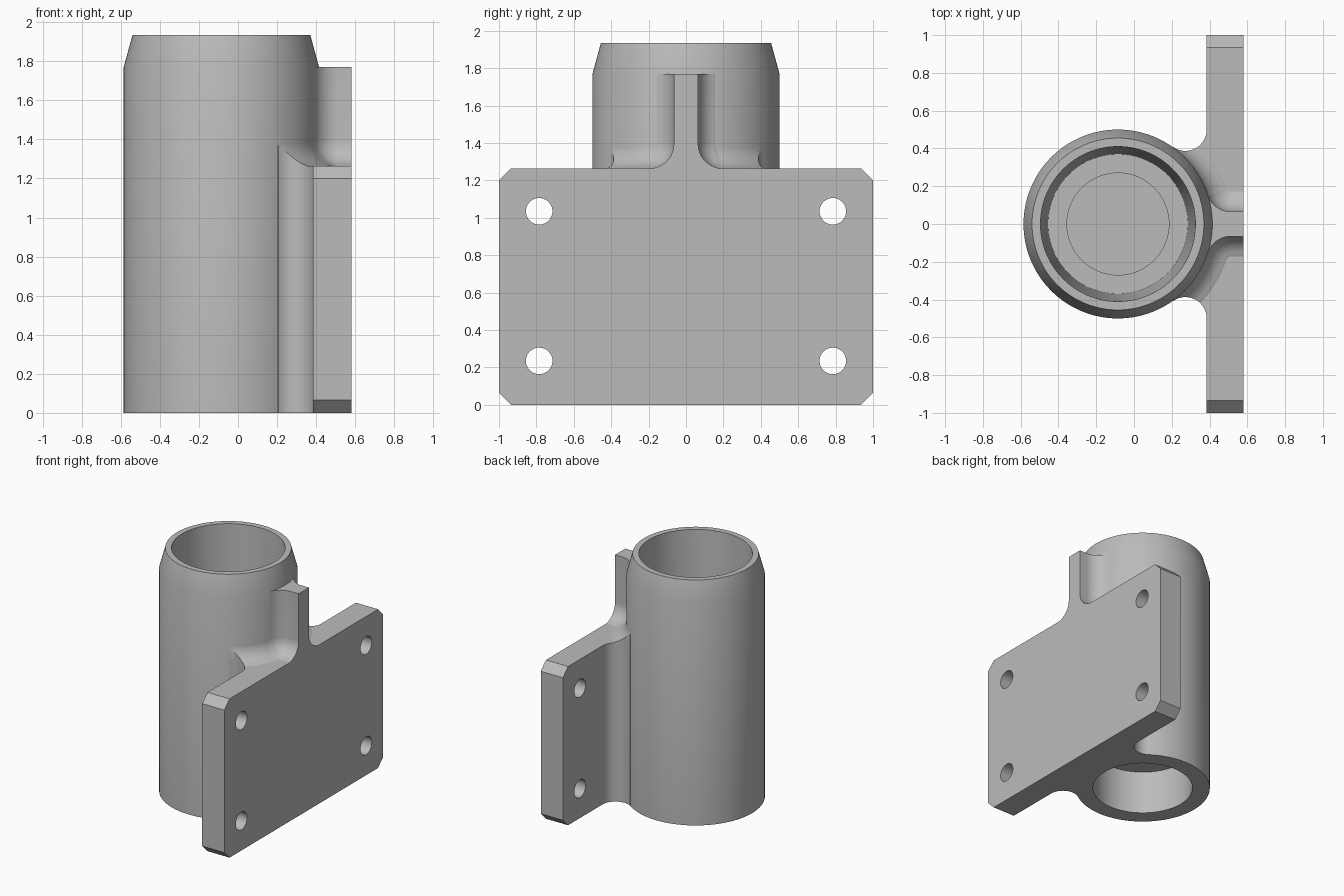
import bpy, bmesh, math
from mathutils import Matrix, Vector

if "Cube" in bpy.data.objects:
    bpy.data.objects.remove(bpy.data.objects["Cube"], do_unlink=True)

grey = bpy.data.materials.new("cast_grey")
grey.use_nodes = True
colour = (0.5, 0.5, 0.5, 1)
grey.diffuse_color = colour
grey.node_tree.nodes["Principled BSDF"].inputs["Base Color"].default_value = colour

AXIS_X, R = -0.085, 0.5          # tube axis and outer radius
FACE_X, BACK_X = 0.385, 0.58     # plate thickness range
PLATE_TOP, RIB_TOP = 1.265, 1.77
RIB_HALF, FILLET = 0.065, 0.13


def make(name, bm):
    bmesh.ops.recalc_face_normals(bm, faces=bm.faces)
    mesh = bpy.data.meshes.new(name)
    bm.to_mesh(mesh)
    bm.free()
    obj = bpy.data.objects.new(name, mesh)
    bpy.context.collection.objects.link(obj)
    mesh.materials.append(grey)
    return obj


def loft(name, rings):
    """Solid through closed rings with equal point counts."""
    bm = bmesh.new()
    vs = [[bm.verts.new(p) for p in ring] for ring in rings]
    n = len(vs[0])
    for a, b in zip(vs, vs[1:]):
        for i in range(n):
            bm.faces.new((a[i], a[(i + 1) % n], b[(i + 1) % n], b[i]))
    bm.faces.new(vs[0])
    bm.faces.new(vs[-1])
    return make(name, bm)


def arc(cx, cy, r, start, end, steps):
    return [(cx + r * math.cos(start + (end - start) * i / steps),
             cy + r * math.sin(start + (end - start) * i / steps))
            for i in range(steps + 1)]


def mirrored(half):
    return half + [(x, -y) for x, y in reversed(half)]


def prism(name, outline, z0, z1):
    return loft(name, [[(x, y, z) for x, y in outline] for z in (z0, z1)])


def boolean(obj, cutter, operation):
    mod = obj.modifiers.new("cut", 'BOOLEAN')
    mod.operation, mod.solver, mod.object = operation, 'EXACT', cutter
    bpy.context.view_layer.objects.active = obj
    bpy.ops.object.modifier_apply(modifier=mod.name)
    bpy.data.objects.remove(cutter, do_unlink=True)


def smooth(obj):
    bpy.ops.object.select_all(action='DESELECT')
    obj.select_set(True)
    bpy.context.view_layer.objects.active = obj
    bpy.ops.object.shade_smooth_by_angle(angle=math.radians(30))


# Tube: revolved wall with tapered bore, closed floor and open base
bm = bmesh.new()
section = [(0, 0.35), (0.37, 0.35), (0.37, 0), (R, 0), (R, RIB_TOP), (0.455, 1.935),
           (0.41, 1.935), (0.37, 0.52), (0.27, 0.52), (0.27, 0.46), (0, 0.46)]
pts = [bm.verts.new((AXIS_X + r, 0, z)) for r, z in section]
edges = [bm.edges.new(pair) for pair in zip(pts, pts[1:])]
bmesh.ops.spin(bm, geom=pts + edges, cent=(AXIS_X, 0, 0), axis=(0, 0, 1),
               angle=math.tau, steps=128, use_duplicate=False)
bmesh.ops.remove_doubles(bm, verts=bm.verts, dist=0.0005)
tube = make("tube", bm)

# Mounting plate with chamfered corners
c = 0.065
side = [(1, c), (1, PLATE_TOP - c), (1 - c, PLATE_TOP), (c - 1, PLATE_TOP),
        (-1, PLATE_TOP - c), (-1, c), (c - 1, 0), (1 - c, 0)]
plate = loft("mounting_plate", [[(x, y, z) for y, z in side] for x in (FACE_X, BACK_X)])

# Four bolt holes
bm = bmesh.new()
for y in (-0.785, 0.785):
    for z in (0.235, 1.035):
        bmesh.ops.create_cone(
            bm, cap_ends=True, segments=40, radius1=0.071, radius2=0.071, depth=1,
            matrix=Matrix.Translation((BACK_X, y, z)) @ Matrix.Rotation(math.pi / 2, 4, 'Y'))
boolean(plate, make("hole_cutter", bm), 'DIFFERENCE')

# Web: fills between tube and plate with a concave blend on each side
blend = 0.113
bx, by = FACE_X - blend, 0.5
toward = math.atan2(-by, AXIS_X - bx)
start = math.atan2(by, bx - AXIS_X)
blend_arc = arc(bx, by, blend, 0, toward, 20)
inner = arc(AXIS_X, 0, 0.44, start, 0.01, 20)
web = prism("web", mirrored(blend_arc + inner), 0, PLATE_TOP)


# Rib: upright fin blended into tube and flaring onto the plate top
def rib_ring(offset, z):
    fy = RIB_HALF + FILLET
    fx = AXIS_X + math.sqrt((R + FILLET) ** 2 - fy ** 2)
    tangent = math.atan2(fy, fx - AXIS_X)
    limit = math.radians(62)
    half = [(BACK_X, RIB_HALF + offset)]
    half += arc(fx, fy, FILLET - offset, -math.pi / 2, tangent - math.pi, 14)
    half += arc(AXIS_X, 0, R + offset - 0.002, tangent + 0.01, limit, 24)
    half += arc(AXIS_X, 0, 0.46, limit, 0.01, 20)
    return [(x, y, z) for x, y in mirrored(half)]


rings = [rib_ring(0, RIB_TOP)]
for i in range(13):
    t = math.radians(7 * i)
    rings.append(rib_ring(FILLET * min(1 - math.cos(t), 0.985),
                          PLATE_TOP + FILLET * (1 - min(math.sin(t), 1))))
rings[-1] = [(x, y, PLATE_TOP - 0.005) for x, y, z in rings[-1]]
rib = loft("rib", rings)

# Trim the flare to the web outline
bound = [(0.7, 1), (FACE_X, 1)] + blend_arc + inner
boolean(rib, prism("rib_trim", mirrored(bound), 1.2, 1.9), 'INTERSECT')

for part in (tube, plate, web, rib):
    smooth(part)
